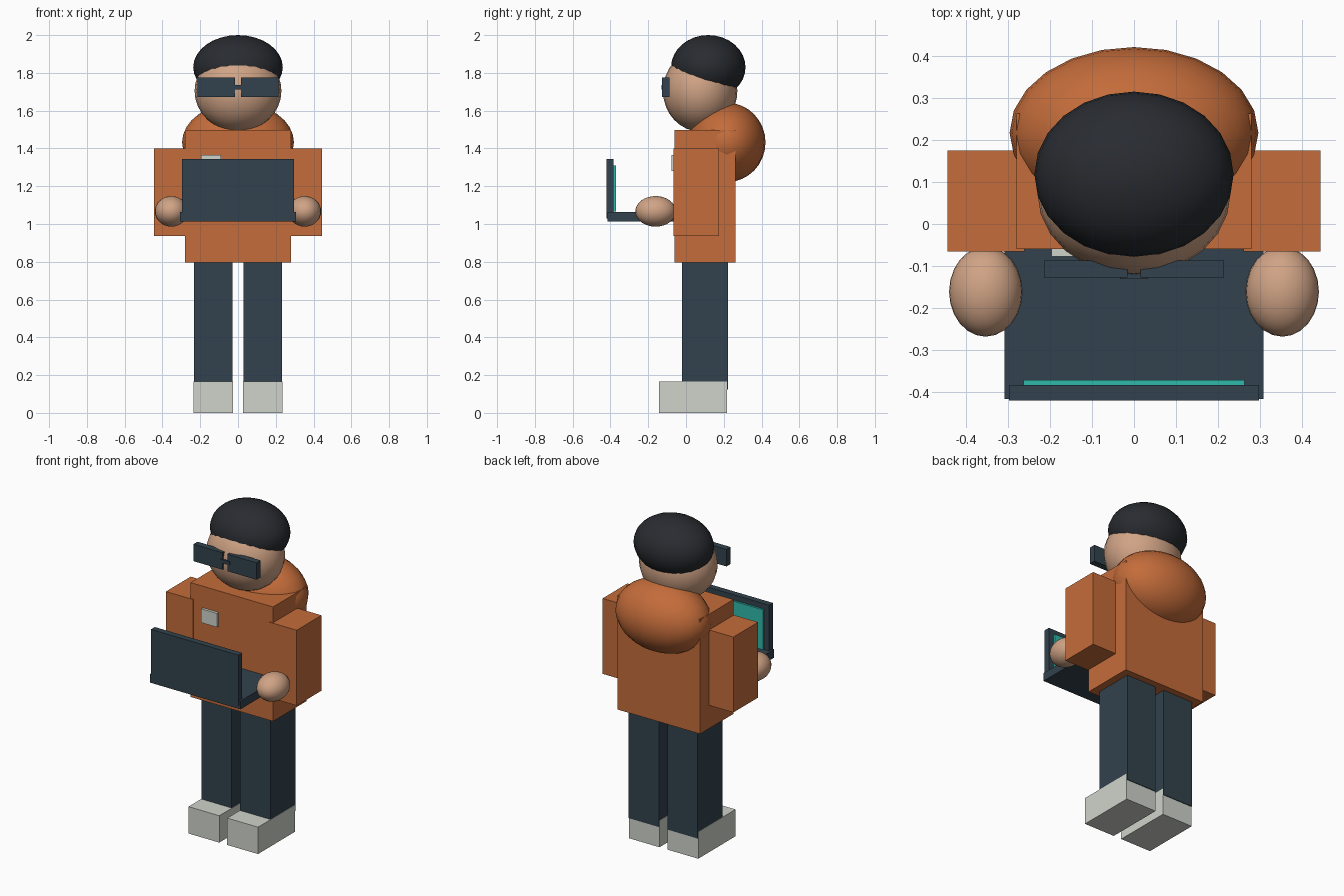
import bpy

if "Cube" in bpy.data.objects:
    bpy.data.objects.remove(bpy.data.objects["Cube"])


def material(name, rgb):
    m = bpy.data.materials.new(name)
    # sRGB bytes to linear colour
    m.diffuse_color = [((c / 255 + 0.055) / 1.055) ** 2.4 for c in rgb] + [1]
    m.use_nodes = True
    m.node_tree.nodes["Principled BSDF"].inputs["Base Color"].default_value = m.diffuse_color
    return m


ORANGE = material("orange_cloth", (196, 108, 58))
NAVY = material("navy", (50, 66, 77))
SKIN = material("skin", (208, 163, 133))
HAIR = material("hair_black", (40, 43, 48))
PALE = material("pale_grey", (208, 212, 203))
TEAL = material("screen_teal", (48, 186, 172))


def finish(name, mat):
    ob = bpy.context.object
    ob.name = ob.data.name = name
    ob.data.materials.append(mat)
    return ob


def box(name, x, y, z, mat):
    """Box from (min, max) ranges."""
    mid = [(a + b) / 2 for a, b in (x, y, z)]
    bpy.ops.mesh.primitive_cube_add(size=1, location=mid)
    bpy.context.object.scale = [b - a for a, b in (x, y, z)]
    bpy.ops.object.transform_apply(location=False, rotation=False, scale=True)
    return finish(name, mat)


def ball(name, centre, radii, mat):
    """Smooth ellipsoid."""
    bpy.ops.mesh.primitive_uv_sphere_add(segments=24, ring_count=16, radius=1, location=centre)
    bpy.context.object.scale = radii
    bpy.ops.object.transform_apply(location=False, rotation=False, scale=True)
    bpy.ops.object.shade_smooth()
    return finish(name, mat)


# Body and head
box("torso", (-0.28, 0.28), (-0.06, 0.263), (0.795, 1.497), ORANGE)
ball("hood", (0, 0.217, 1.432), (0.296, 0.204, 0.21), ORANGE)
ball("head", (0, 0.075, 1.705), (0.23, 0.197, 0.215), SKIN)
ball("hair", (0, 0.118, 1.83), (0.237, 0.197, 0.17), HAIR)
box("badge", (-0.196, -0.09), (-0.077, -0.05), (1.28, 1.365), PALE)

# Paired parts
for side, s in (("left", 1), ("right", -1)):
    def span(a, b):
        return tuple(sorted((s * a, s * b)))
    box(side + "_shoe", span(0.027, 0.236), (-0.143, 0.218), (0, 0.165), PALE)
    box(side + "_leg", span(0.029, 0.234), (-0.02, 0.222), (0.125, 0.81), NAVY)
    box(side + "_sleeve", span(0.26, 0.444), (-0.065, 0.175), (0.937, 1.4), ORANGE)
    ball(side + "_hand", (s * 0.353, -0.161, 1.067), (0.087, 0.107, 0.081), SKIN)
    box(side + "_lens", span(0.016, 0.214), (-0.127, -0.087), (1.672, 1.776), NAVY)

# Glasses bridge
box("glasses_bridge", (-0.033, 0.033), (-0.131, -0.112), (1.713, 1.735), NAVY)

# Open laptop
box("laptop_base", (-0.308, 0.308), (-0.416, -0.05), (1.012, 1.063), NAVY)
box("laptop_lid", (-0.297, 0.297), (-0.42, -0.383), (1.03, 1.343), NAVY)
box("laptop_screen", (-0.263, 0.263), (-0.384, -0.371), (1.065, 1.31), TEAL)
